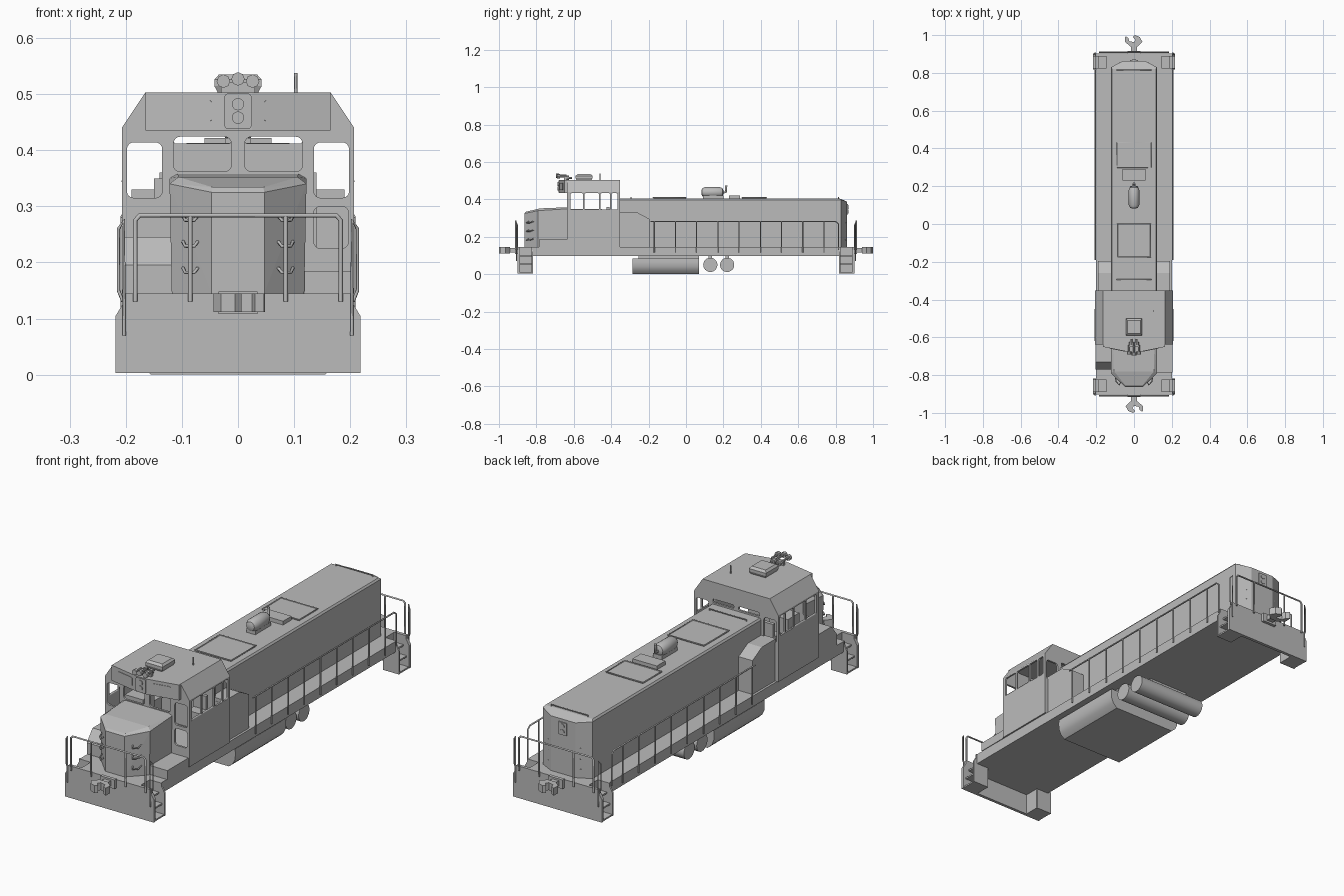
import bpy, bmesh, math
from mathutils import Vector

grey = bpy.data.materials.new("body grey")
grey.diffuse_color = (0.5, 0.5, 0.5, 1)


def finish(name, bm, smooth=False):
    bmesh.ops.recalc_face_normals(bm, faces=bm.faces[:])
    me = bpy.data.meshes.new(name)
    bm.to_mesh(me)
    bm.free()
    me.materials.append(grey)
    ob = bpy.data.objects.new(name, me)
    bpy.context.collection.objects.link(ob)
    if smooth:
        select(ob)
        bpy.ops.object.shade_smooth_by_angle(angle=math.radians(35))
    return ob


def select(ob):
    bpy.ops.object.select_all(action='DESELECT')
    ob.select_set(True)
    bpy.context.view_layer.objects.active = ob


def prism(name, poly, axis, a, b, smooth=False):
    """Extrude a 2D outline along an axis: x takes (y,z), y takes (x,z), z takes (x,y)."""
    put = {'x': lambda p, t: (t, p[0], p[1]), 'y': lambda p, t: (p[0], t, p[1]),
           'z': lambda p, t: (p[0], p[1], t)}[axis]
    bm = bmesh.new()
    lo = [bm.verts.new(put(p, a)) for p in poly]
    hi = [bm.verts.new(put(p, b)) for p in poly]
    bm.faces.new(lo)
    bm.faces.new(hi)
    n = len(poly)
    for i in range(n):
        bm.faces.new((lo[i], lo[(i + 1) % n], hi[(i + 1) % n], hi[i]))
    return finish(name, bm, smooth)


def box(name, x0, x1, y0, y1, z0, z1):
    return prism(name, [(x0, y0), (x1, y0), (x1, y1), (x0, y1)], 'z', z0, z1)


def rrect(u0, u1, v0, v1, r, n=4):
    u0, u1, v0, v1 = min(u0, u1), max(u0, u1), min(v0, v1), max(v0, v1)
    pts = []
    for k, (u, v) in enumerate([(u1 - r, v1 - r), (u0 + r, v1 - r), (u0 + r, v0 + r), (u1 - r, v0 + r)]):
        for i in range(n + 1):
            t = math.pi / 2 * (k + i / n)
            pts.append((u + r * math.cos(t), v + r * math.sin(t)))
    return pts


def circle(u, v, r, n=16):
    return [(u + r * math.cos(2 * math.pi * i / n), v + r * math.sin(2 * math.pi * i / n)) for i in range(n)]


def hull(name, pts):
    bm = bmesh.new()
    for p in pts:
        bm.verts.new(p)
    bmesh.ops.convex_hull(bm, input=bm.verts[:])
    bmesh.ops.dissolve_limit(bm, angle_limit=0.01, verts=bm.verts[:], edges=bm.edges[:])
    return finish(name, bm)


def tube(name, paths, r=0.004):
    cu = bpy.data.curves.new(name, 'CURVE')
    cu.dimensions = '3D'
    cu.bevel_depth = r
    cu.bevel_resolution = 1
    cu.use_fill_caps = True
    for path in paths:
        sp = cu.splines.new('POLY')
        sp.points.add(len(path) - 1)
        for pt, co in zip(sp.points, path):
            pt.co = (*co, 1)
    cu.materials.append(grey)
    ob = bpy.data.objects.new(name, cu)
    bpy.context.collection.objects.link(ob)
    select(ob)
    bpy.ops.object.convert(target='MESH')


def cut(ob, cutters):
    for c in cutters:
        m = ob.modifiers.new("cut", 'BOOLEAN')
        m.operation = 'DIFFERENCE'
        m.solver = 'EXACT'
        m.object = c
        select(ob)
        bpy.ops.object.modifier_apply(modifier=m.name)
        bpy.data.objects.remove(c)


# Deck, notched at the corners for the steps
q = [(0.2, -0.825), (0.2, 0.825), (0.145, 0.825), (0.145, 0.9)]
q = [(0.145, -0.9), (0.145, -0.825)] + q
prism("deck", q + [(-x, y) for x, y in reversed(q)], 'z', 0.098, 0.145)

# Fuel tank and air reservoirs
side = [(0.185, 0.085), (0.187, 0.065), (0.185, 0.04), (0.175, 0.018), (0.155, 0.0)]
prism("fuel_tank", side + [(-x, z) for x, z in reversed(side)], 'y', -0.285, 0.07, True)
box("tank_mount", -0.15, 0.15, -0.255, 0.07, 0.08, 0.1)
for y in (0.13, 0.22):
    prism("air_reservoir", circle(y, 0.05, 0.038, 24), 'x', -0.17, 0.17, True)
    box("reservoir_bracket", -0.1, 0.1, y - 0.01, y + 0.01, 0.08, 0.1)

# Both ends: pilot plate, steps, coupler and end rails
for e in (-1, 1):
    half = [(0.218, 0.003), (0.218, 0.105), (0.203, 0.13), (0.203, 0.145)]
    prism("pilot_plate", half + [(-x, z) for x, z in reversed(half)], 'y', e * 0.888, e * 0.902)
    for s in (-1, 1):
        prism("step_side", [(s * x, z) for x, z in half] + [(s * 0.14, 0.145), (s * 0.14, 0.003)],
              'y', e * 0.818, e * 0.826)
        box("step_back", s * 0.138, s * 0.146, e * 0.82, e * 0.895, 0.003, 0.1)
        for z, x in ((0.003, 0.216), (0.05, 0.206), (0.095, 0.19)):
            box("step_tread", s * 0.14, s * x, e * 0.82, e * 0.895, z, z + 0.007)
        tube("stair_rail", [[(s * 0.203, e * 0.906, 0.07), (s * 0.203, e * 0.906, 0.275),
                             (s * 0.213, e * 0.9, 0.26), (s * 0.213, e * 0.9, 0.15), (s * 0.205, e * 0.9, 0.13)]], 0.003)
        # grab irons on the slanted end corners
        tube("grab_iron", [[(s * 0.072, e * 0.84, z + 0.008), (s * 0.078, e * 0.852, z),
                            (s * 0.094, e * 0.836, z), (s * 0.098, e * 0.815, z + 0.008)]
                           for z in (0.182, 0.229, 0.275)], 0.003)
    rail = [[(-0.183, e * 0.91, 0.13), (-0.183, e * 0.91, 0.275), (-0.175, e * 0.91, 0.284),
             (0.175, e * 0.91, 0.284), (0.183, e * 0.91, 0.275), (0.183, e * 0.91, 0.13)]]
    tube("end_rail", rail + [[(x, e * 0.91, 0.13), (x, e * 0.91, 0.284)] for x in (-0.085, 0.085)])
    # coupler shank and open knuckle
    box("coupler_pocket", -0.035, 0.035, e * 0.9, e * 0.915, 0.108, 0.148)
    box("coupler_shank", -0.016, 0.016, e * 0.9, e * 0.955, 0.117, 0.14)
    k = [(-0.02, 0.94), (0.02, 0.94), (0.048, 0.965), (0.046, 0.995), (0.03, 0.985), (0.025, 0.968),
         (0.0, 0.962), (-0.008, 0.975), (0.006, 0.99), (-0.005, 1.0), (-0.03, 0.99), (-0.044, 0.965)]
    prism("coupler_knuckle", [(-e * x, e * y) for x, y in k], 'z', 0.112, 0.145)

# Long hood with slanted rear corners
hood = []
for s in (-1, 1):
    for x, y, z in ((0.122, -0.36, 0.397), (0.122, 0.83, 0.397), (0.116, -0.36, 0.405), (0.116, 0.82, 0.405),
                    (0.06, 0.862, 0.388), (0.122, -0.36, 0.145), (0.122, 0.83, 0.145), (0.06, 0.862, 0.145)):
        hood.append((s * x, y, z))
hull("long_hood", hood)
box("rear_light_plate", -0.02, 0.02, 0.86, 0.867, 0.32, 0.375)
for z in (0.335, 0.36):
    prism("rear_lamp", circle(0, z, 0.01), 'y', 0.86, 0.87)

# Nose
nose = []
for s in (-1, 1):
    for x, y, z in ((0.108, -0.63, 0.358), (0.122, -0.63, 0.35), (0.122, -0.79, 0.34), (0.106, -0.78, 0.352),
                    (0.045, -0.855, 0.334), (0.047, -0.863, 0.325), (0.047, -0.863, 0.145),
                    (0.118, -0.79, 0.145), (0.118, -0.63, 0.145)):
        nose.append((s * x, y, z))
hull("nose", nose)

# Boxes on the walkway: in front of and behind the cab
prism("left_front_box", [(-0.63, 0.145), (-0.77, 0.145), (-0.77, 0.195), (-0.73, 0.245), (-0.63, 0.245)],
      'x', -0.203, -0.11)
box("right_front_box", 0.11, 0.203, -0.785, -0.63, 0.145, 0.185)
for s in (-1, 1):
    prism("walkway_box", [(-0.36, 0.145), (-0.195, 0.145), (-0.195, 0.295), (-0.26, 0.33), (-0.36, 0.33)],
          'x', s * 0.1, s * 0.19)

# Hollow cab with window openings
cab = prism("cab", [(-0.207, 0.145), (0.207, 0.145), (0.207, 0.44), (0.165, 0.503), (-0.165, 0.503), (-0.207, 0.44)],
            'y', -0.637, -0.352)
cutters = [prism("c", [(-0.199, 0.165), (0.199, 0.165), (0.199, 0.438), (0.161, 0.494), (-0.161, 0.494),
                       (-0.199, 0.438)], 'y', -0.628, -0.361)]
for s in (-1, 1):
    cutters.append(prism("c", rrect(s * 0.135, s * 0.198, 0.315, 0.414, 0.012), 'y', -0.7, -0.3))
    cutters.append(prism("c", rrect(s * 0.012, s * 0.115, 0.362, 0.424, 0.012), 'y', -0.7, -0.6))
    cutters.append(prism("c", rrect(s * 0.012, s * 0.115, 0.412, 0.428, 0.005), 'y', -0.4, -0.3))
cutters.append(prism("c", rrect(0.135, 0.197, 0.225, 0.3, 0.012), 'y', -0.7, -0.6))
for a, b in ((-0.618, -0.55), (-0.543, -0.465), (-0.458, -0.405), (-0.398, -0.365)):
    cutters.append(prism("c", rrect(a, b, 0.345, 0.433, 0.006), 'x', -0.3, 0.3))
cut(cab, cutters)

# Cab interior
box("control_desk", -0.15, -0.06, -0.58, -0.5, 0.165, 0.35)
for s in (-1, 1):
    box("seat", s * 0.08, s * 0.14, -0.47, -0.42, 0.165, 0.3)
    box("seat_back", s * 0.08, s * 0.14, -0.425, -0.41, 0.29, 0.36)
    tube("window_armrest", [[(s * 0.203, -0.62, 0.345), (s * 0.203, -0.45, 0.345)]], 0.005)

# Pointed lamp and number box over the windscreen
prism("number_box", [(-0.165, -0.63), (-0.165, -0.65), (-0.025, -0.678), (0.025, -0.678), (0.165, -0.65),
                     (0.165, -0.63)], 'z', 0.435, 0.503)
for s in (-1, 1):
    plate = prism("number_plate", rrect(-0.042, 0.042, 0.451, 0.489, 0.005), 'y', -0.002, 0.003)
    plate.rotation_euler = (0, 0, s * math.atan2(0.028, 0.14))
    plate.location = (s * 0.088, -0.6655, 0)
prism("headlight_plate", rrect(-0.024, 0.024, 0.438, 0.501, 0.006), 'y', -0.683, -0.67)
for z in (0.458, 0.482):
    prism("headlight", circle(0, z, 0.011), 'y', -0.687, -0.675)

# Cab roof: cooler, horns, aerial
ac = hull("roof_cooler", [(s * x, -0.545 + t * y, z) for s in (-1, 1) for t in (-1, 1)
                          for x, y, z in ((0.036, 0.04, 0.503), (0.042, 0.045, 0.514), (0.042, 0.045, 0.526),
                                          (0.034, 0.035, 0.535))])
for x, z, a, b in ((-0.026, 0.523, -0.69, -0.65), (0, 0.527, -0.695, -0.65), (0.026, 0.523, -0.69, -0.65),
                   (-0.014, 0.515, -0.64, -0.62), (0.014, 0.515, -0.64, -0.62)):
    prism("horn_bell", circle(x, z, 0.012, 8), 'y', a, a + 0.015)
    prism("horn_pipe", circle(x, z, 0.005, 8), 'y', a, b + 0.01)
box("horn_bracket", -0.03, 0.03, -0.652, -0.64, 0.5, 0.522)
tube("aerial", [[(0.103, -0.46, 0.5), (0.103, -0.46, 0.538)]], 0.003)

# Hood roof: hatches, exhaust drum, bars
for a, b, w in ((0.3, 0.43, 0.09), (-0.175, 0.0, 0.088)):
    box("roof_hatch", -w, w, a, b, 0.4, 0.409)
    tube("hatch_rim", [[(-w, a, 0.409), (w, a, 0.409), (w, b, 0.409), (-w, b, 0.409), (-w, a, 0.409)]], 0.003)
for y in (-0.295, 0.815):
    tube("roof_bar", [[(-0.09, y, 0.4), (-0.09, y, 0.411), (0.09, y, 0.411), (0.09, y, 0.4)]], 0.003)
box("vent_box", -0.06, 0.06, 0.23, 0.29, 0.4, 0.422)
bm = bmesh.new()
rings = []
for y, r in ((0.082, 0.01), (0.086, 0.02), (0.1, 0.028), (0.18, 0.028), (0.194, 0.022), (0.2, 0.01)):
    rings.append([bm.verts.new((x, y, z)) for x, z in circle(0, 0.438, r, 20)])
for p, n in zip(rings, rings[1:]):
    for i in range(20):
        bm.faces.new((p[i], p[(i + 1) % 20], n[(i + 1) % 20], n[i]))
bm.faces.new(rings[0])
bm.faces.new(rings[-1])
finish("exhaust_drum", bm, True)
box("drum_stand", -0.022, 0.022, 0.09, 0.2, 0.4, 0.422)
tube("exhaust_pipe", [[(0, 0.19, 0.438), (0, 0.213, 0.438), (0, 0.215, 0.474)]], 0.007)

# Side handrails
for s in (-1, 1):
    top = [(s * 0.206, -0.19, 0.282), (s * 0.206, 0.8, 0.282), (s * 0.206, 0.815, 0.27), (s * 0.206, 0.815, 0.13)]
    posts = [[(s * 0.206, -0.17 + 0.1135 * i, 0.115), (s * 0.206, -0.17 + 0.1135 * i, 0.282)] for i in range(9)]
    tube("side_handrail", [top] + posts, 0.0035)
